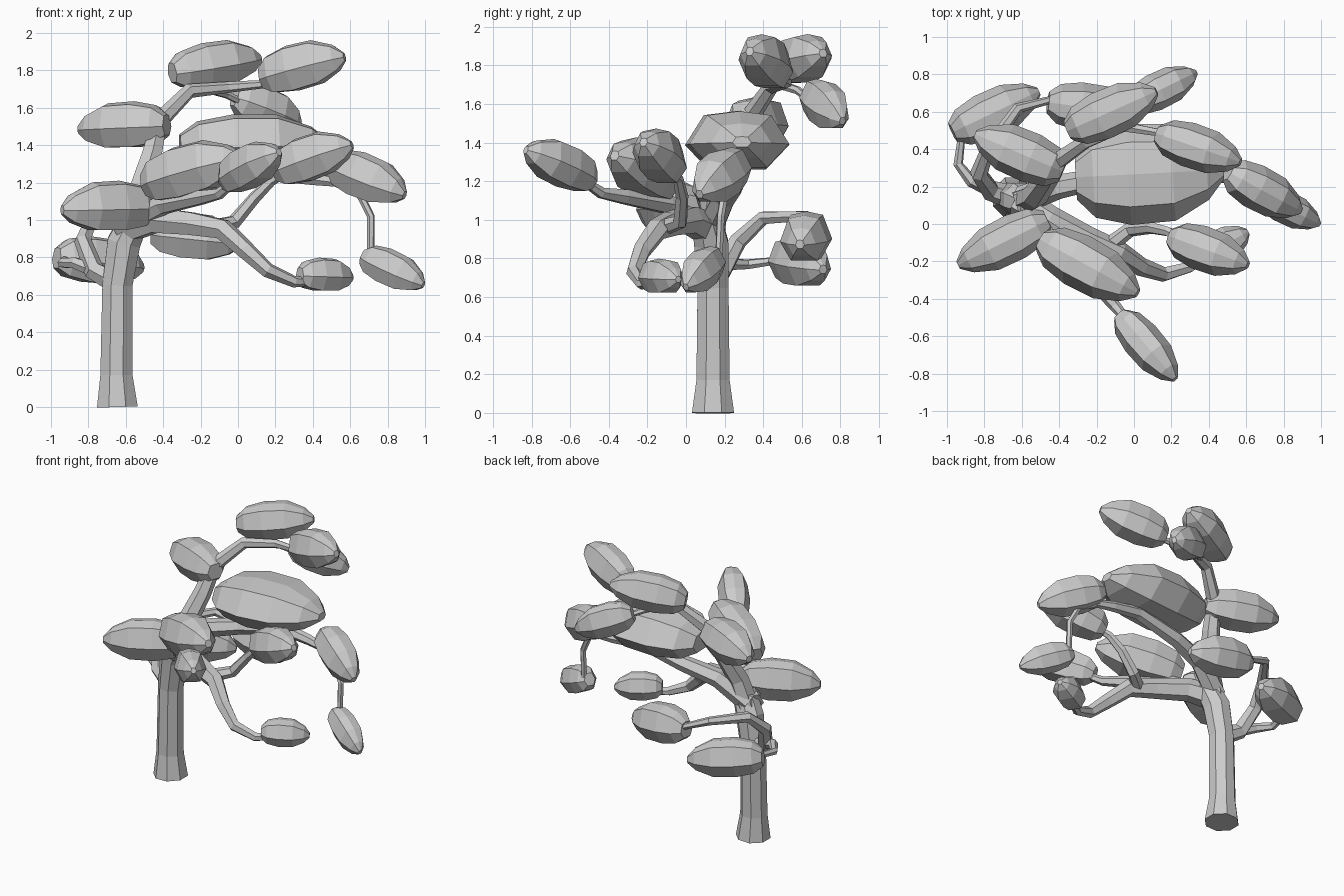
import bpy, bmesh, math
from mathutils import Vector

if "Cube" in bpy.data.objects:
    bpy.data.objects.remove(bpy.data.objects["Cube"], do_unlink=True)

grey = bpy.data.materials.new("plain_grey")
grey.use_nodes = True
grey.diffuse_color = (0.6, 0.6, 0.6, 1)
grey.node_tree.nodes["Principled BSDF"].inputs["Base Color"].default_value = (0.6, 0.6, 0.6, 1)
UP = Vector((0, 0, 1))


def skin(name, rings):
    """Join equal rings of points into a closed, flat-shaded solid."""
    bm = bmesh.new()
    loops = [[bm.verts.new(p) for p in ring] for ring in rings]
    n = len(loops[0])
    for a, b in zip(loops, loops[1:]):
        for i in range(n):
            j = (i + 1) % n
            bm.faces.new((a[i], a[j], b[j], b[i]))
    bm.faces.new(loops[0][::-1])
    bm.faces.new(loops[-1])
    bmesh.ops.recalc_face_normals(bm, faces=bm.faces)
    mesh = bpy.data.meshes.new(name)
    bm.to_mesh(mesh)
    bm.free()
    mesh.materials.append(grey)
    obj = bpy.data.objects.new(name, mesh)
    bpy.context.collection.objects.link(obj)
    return obj


def limb(name, path, r0, r1, sides=6, radii=None):
    """Tapered tube along a path, its frame carried from ring to ring."""
    pts = [Vector(p) for p in path]
    side, rings, last = None, [], len(pts) - 1
    for k, p in enumerate(pts):
        d = (pts[min(k + 1, last)] - pts[max(k - 1, 0)]).normalized()
        ref = side if side else (UP if abs(d.z) < 0.8 else Vector((1, 0, 0)))
        side = (ref - d * ref.dot(d)).normalized()
        other = d.cross(side)
        r = radii[k] if radii else r0 + (r1 - r0) * k / last
        rings.append([p + r * (math.cos(a) * side + math.sin(a) * other)
                      for a in (math.tau * (i + 0.5) / sides for i in range(sides))])
    return skin(name, rings)


# Foliage outline along its length, and its cross-section above and below the rim
OUTLINE = ((0, .45), (.12, .82), (.36, 1), (.66, .96), (.89, .58), (1, .18))
SECTION = ((1, 0), (.64, .5), (0, .57), (-.64, .5), (-1, 0), (-.55, -.41), (.55, -.41))


def pad(name, start, tip, width, height):
    a, b = Vector(start), Vector(tip)
    d = (b - a).normalized()
    side = UP.cross(d).normalized()
    up = d.cross(side)
    skin(name, [[a.lerp(b, t) + side * (u * s * width / 2) + up * (v * s * height)
                 for u, v in SECTION] for t, s in OUTLINE])


# Trunk with flared foot
limb("trunk", [(-.645, .14, 0), (-.65, .14, .17), (-.645, .14, .65), (-.61, .13, .88),
               (-.54, .1, 1.03)], 0, 0, 8, (.118, .093, .087, .096, .08))

# Branches
limb("upper_branch", [(-.6, .12, .9), (-.53, .15, 1.13), (-.46, .25, 1.35), (-.42, .33, 1.53),
                      (-.26, .44, 1.69), (-.05, .52, 1.71), (.18, .48, 1.73)], .08, .02)
limb("top_right_twig", [(-.16, .49, 1.7), (-.06, .58, 1.67), (.04, .64, 1.62)], .025, .018)
limb("back_branch", [(-.6, .13, .97), (-.4, .2, 1.12), (-.15, .25, 1.18), (.18, .26, 1.25),
                     (.4, .26, 1.22), (.55, .24, 1.2)], .075, .026)
limb("hanging_twig", [(.5, .25, 1.21), (.65, .2, 1.14), (.71, .18, 1.02), (.71, .17, .8)],
     .024, .02)
limb("front_branch", [(-.62, .12, .95), (-.45, .02, 1.0), (-.25, -.08, .98), (-.08, -.15, .95),
                      (.04, -.23, .84), (.16, -.27, .73), (.3, -.23, .67), (.42, -.15, .67)],
     .088, .022)
limb("front_right_twig", [(-.14, -.12, .96), (-.02, -.03, .99), (.09, -.02, 1.12),
                          (.18, -.04, 1.21), (.3, -.1, 1.28)], .045, .022)
limb("long_front_branch", [(-.56, .06, 1.0), (-.4, -.1, 1.08), (-.2, -.32, 1.12),
                           (-.1, -.44, 1.14), (0, -.56, 1.22)], .065, .02)
limb("left_twig", [(-.6, .12, .92), (-.57, .05, 1.0), (-.66, -.04, 1.04)], .06, .03)
limb("low_branch", [(-.64, .14, .66), (-.77, .18, .73), (-.83, .27, .89), (-.78, .4, 1.01),
                    (-.62, .62, 1.02), (-.42, .67, .94)], .065, .02)
limb("low_back_twig", [(-.74, .17, .72), (-.87, .23, .77), (-.94, .32, .77), (-.92, .48, .79)],
     .04, .02)

# Foliage
pad("low_back_foliage", (-.97, .49, .79), (-.51, .71, .74), .25, .25)
pad("low_middle_foliage", (-.46, .65, .92), (.01, .59, .87), .26, .25)
pad("upper_left_foliage", (-.38, .28, 1.5), (-.85, .48, 1.48), .27, .25)
pad("crown_foliage", (-.35, .5, 1.78), (.12, .71, 1.86), .26, .24)
pad("crown_right_foliage", (.13, .48, 1.75), (.57, .33, 1.87), .24, .25)
pad("crown_back_foliage", (-.02, .64, 1.65), (.33, .81, 1.51), .2, .22)
pad("centre_foliage", (-.31, .25, 1.38), (.48, .29, 1.4), .54, .31)
pad("right_foliage", (.5, .28, 1.29), (.89, .07, 1.13), .24, .24)
pad("hanging_foliage", (.67, .16, .8), (.99, 0, .65), .18, .19)
pad("front_right_foliage", (.2, -.07, 1.25), (.61, -.22, 1.4), .24, .24)
pad("front_foliage", (-.49, -.09, 1.18), (.02, -.37, 1.33), .29, .28)
pad("far_front_foliage", (-.07, -.49, 1.2), (.22, -.83, 1.36), .21, .22)
pad("left_foliage", (-.46, .02, 1.06), (-.94, -.22, 1.05), .25, .27)
pad("low_front_foliage", (.33, -.2, .7), (.61, -.04, .69), .19, .18)
